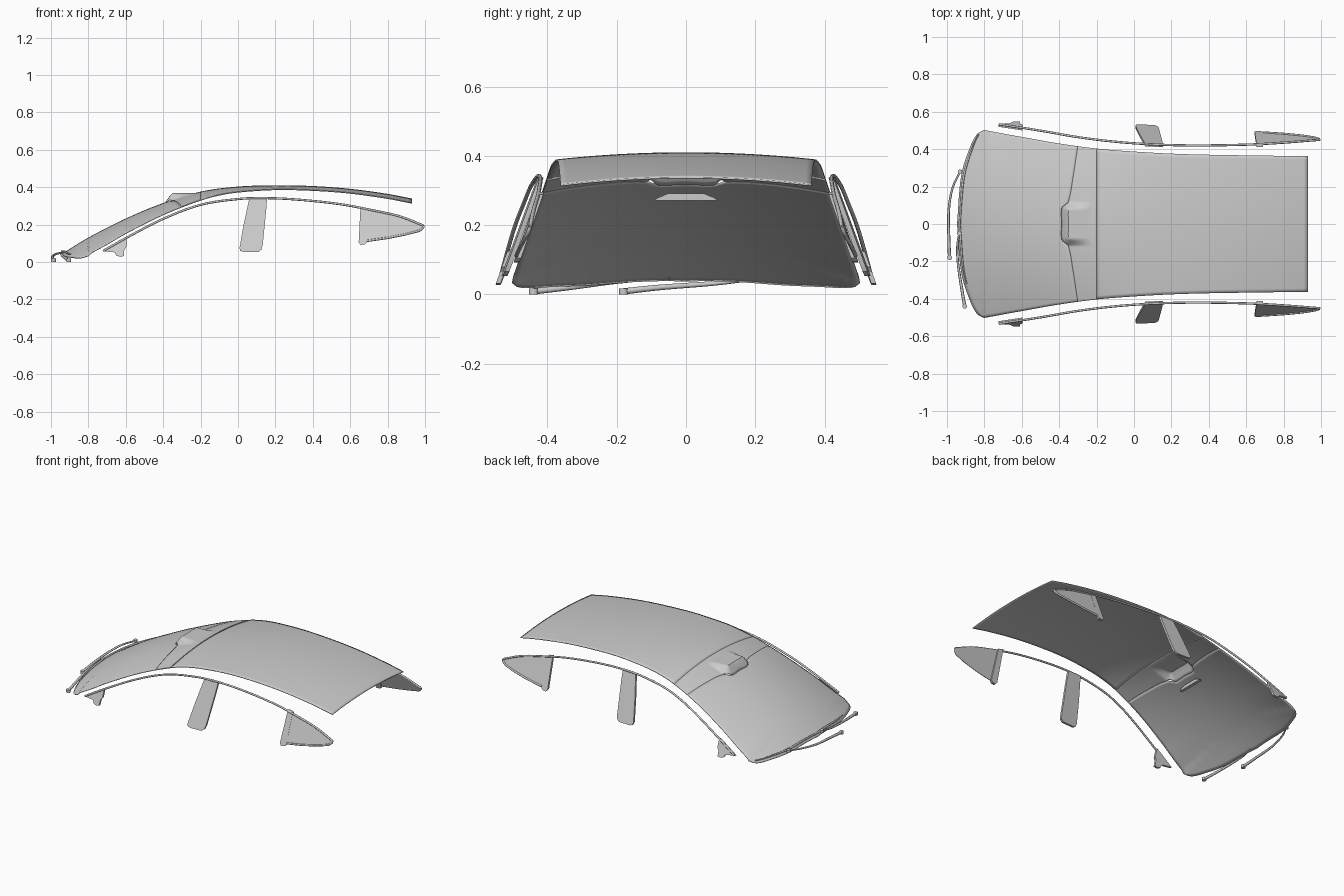
import bpy, bmesh, math

if "Cube" in bpy.data.objects:
    bpy.data.objects.remove(bpy.data.objects["Cube"])


def spline(pts):
    """Smooth interpolating function through sorted (x, value) points."""
    def f(x):
        i = 0
        while i < len(pts) - 2 and x > pts[i + 1][0]:
            i += 1
        slope = lambda a, b: (pts[b][1] - pts[a][1]) / (pts[b][0] - pts[a][0])
        last = len(pts) - 1
        m0 = slope(max(i - 1, 0), i + 1)
        m1 = slope(i, min(i + 2, last))
        h = pts[i + 1][0] - pts[i][0]
        t = (x - pts[i][0]) / h
        if t < 0:
            return pts[i][1] + m0 * t * h
        if t > 1:
            return pts[i + 1][1] + m1 * (t - 1) * h
        return ((2*t**3 - 3*t**2 + 1) * pts[i][1] + (t**3 - 2*t*t + t) * h * m0
                + (3*t*t - 2*t**3) * pts[i + 1][1] + (t**3 - t*t) * h * m1)
    return f


# Roof shape: centre height, edge height and half width along x
centre_z = spline([(-.95, .036), (-.8, .128), (-.6, .23), (-.4, .313), (-.2, .374),
                   (0, .401), (.2, .408), (.4, .404), (.6, .389), (.8, .362), (.93, .337)])
edge_z = spline([(-.82, .03), (-.7, .095), (-.6, .153), (-.4, .253), (-.2, .331), (-.1, .358),
                 (0, .374), (.2, .387), (.4, .383), (.6, .368), (.8, .34), (.93, .315)])
half_w = spline([(-.82, .505), (-.6, .465), (-.4, .43), (-.2, .403), (0, .387),
                 (.2, .376), (.4, .37), (.93, .362)])
front_x = spline([(0, -.945), (.5, -.922), (.8, -.875), (.95, -.836), (1, -.8)])
# Side window trim path
trim_z = spline([(-.72, .06), (-.6, .128), (-.4, .231), (-.2, .306), (0, .337), (.15, .342),
                 (.33, .333), (.55, .309), (.73, .275), (.87, .243), (.992, .195)])
trim_y = spline([(-.72, .533), (-.5, .499), (-.29, .463), (-.08, .438), (.14, .424),
                 (.35, .42), (.62, .425), (.8, .435), (.992, .45)])


def clamp(v):
    return max(0, min(1, v))


def glass_z(x, t):
    crown = centre_z(x) - edge_z(x) if x > -.8 else .095
    return centre_z(x) - crown * t * t


def finish(obj, angle=35):
    bpy.ops.object.select_all(action='DESELECT')
    obj.select_set(True)
    bpy.context.view_layer.objects.active = obj
    bpy.ops.object.shade_smooth_by_angle(angle=math.radians(angle))
    return obj


def new_mesh(name, verts, faces):
    me = bpy.data.meshes.new(name)
    me.from_pydata(verts, [], faces)
    bm = bmesh.new()
    bm.from_mesh(me)
    bmesh.ops.recalc_face_normals(bm, faces=bm.faces)
    bm.to_mesh(me)
    bm.free()
    obj = bpy.data.objects.new(name, me)
    bpy.context.collection.objects.link(obj)
    return obj


def panel(name, start, end, rows, cols, bump=None):
    """Curved glass sheet between two boundary functions of t (-1..1 across)."""
    verts, faces = [], []
    for i in range(rows + 1):
        for j in range(cols + 1):
            t = 2 * j / cols - 1
            x = start(abs(t)) + (end(abs(t)) - start(abs(t))) * i / rows
            y = half_w(x) * t
            z = glass_z(x, t)
            if bump:
                z += bump(x, y, z)
            verts.append((x, y, z))
    n = cols + 1
    for i in range(rows):
        for j in range(cols):
            a = i * n + j
            faces.append((a, a + n, a + n + 1, a + 1))
    obj = new_mesh(name, verts, faces)
    mod = obj.modifiers.new("thickness", 'SOLIDIFY')
    mod.thickness = .005
    mod.offset = 0
    return finish(obj)


def sensor_bump(x, y, z):
    """Flat-topped raised pod in the middle of the header band."""
    mask = clamp((x + .385) / .035) * clamp((.115 - abs(y)) / .035)
    return max(0, .366 - z) * mask


# Windscreen, header band with sensor pod, rear roof glass
seam_front = spline([(0, -.386), (.2, -.384), (.27, -.352), (.6, -.325), (1, -.30)])
seam_rear = lambda t: -.2
panel("windscreen", front_x, seam_front, 30, 60)
panel("header_band", seam_front, seam_rear, 20, 120, sensor_bump)
panel("roof_glass", seam_rear, lambda t: .93, 50, 40)


def tube(name, pts, radius, taper=None):
    cu = bpy.data.curves.new(name, 'CURVE')
    cu.dimensions = '3D'
    cu.bevel_depth = radius
    cu.bevel_resolution = 2
    cu.use_fill_caps = True
    sp = cu.splines.new('POLY')
    sp.points.add(len(pts) - 1)
    for k, p in enumerate(pts):
        sp.points[k].co = (*p, 1)
        if taper:
            sp.points[k].radius = taper(k / (len(pts) - 1))
    obj = bpy.data.objects.new(name, cu)
    bpy.context.collection.objects.link(obj)
    return obj


def side_y(x, z):
    """Side glass leans outward below the trim."""
    return trim_y(x) + max(0, trim_z(x) - z) * .36


def plate(name, outline, side, thick):
    """Solid plate following the side of the cabin from an (x, z) outline."""
    n = len(outline)
    verts = [(x, side * (side_y(x, z) + d), z) for d in (0, -thick) for x, z in outline]
    faces = [tuple(range(n)), tuple(range(2 * n - 1, n - 1, -1))]
    faces += [(k, (k + 1) % n, n + (k + 1) % n, n + k) for k in range(n)]
    return finish(new_mesh(name, verts, faces), 30)


quarter_top = [(x, trim_z(x)) for x in [.655 + .335 * k / 12 for k in range(13)]]
quarter_base = [(.99, .183), (.97, .167), (.9, .149), (.8, .129), (.69, .113)]
pillar = [(.06, .338), (.155, .338), (.15, .27), (.132, .09), (.125, .066), (.11, .054),
          (.03, .054), (.012, .06), (.008, .075), (.03, .2)]
post = [(.655, .296), (.69, .288), (.69, .105), (.68, .095), (.655, .092), (.645, .105)]
mirror_mount = [(-.725, .058), (-.66, .052), (-.65, .034), (-.63, .028), (-.61, .032),
                (-.608, .065), (-.597, .08), (-.597, .13), (-.64, .107)]

for side, label in ((1, "left"), (-1, "right")):
    # Long trim strip over the doors
    xs = [-.72 + 1.712 * k / 60 for k in range(61)]
    tube(f"window_trim_{label}", [(x, side * trim_y(x), trim_z(x)) for x in xs], .006)
    # Centre pillar cover, rear quarter window with its post and bezel
    plate(f"centre_pillar_{label}", pillar, side, .014)
    plate(f"quarter_window_{label}", quarter_top + quarter_base + [(.655, .106)], side, .006)
    plate(f"quarter_post_{label}", post, side, .016)
    tube(f"quarter_bezel_{label}", [(x, side * side_y(x, z), z)
         for x, z in [(.992, .195)] + quarter_base], .006)
    # Door mirror mounting triangle
    plate(f"mirror_mount_{label}", mirror_mount, side, .014)

# Interior mirror below the windscreen
prof = [(-.09, .271), (.09, .271), (.082, .279), (.05, .292), (-.05, .292), (-.082, .279)]
verts = [(x, y, z) for x in (-.445, -.425) for y, z in prof]
faces = [tuple(range(6)), tuple(range(11, 5, -1))]
faces += [(k, (k + 1) % 6, 6 + (k + 1) % 6, 6 + k) for k in range(6)]
finish(new_mesh("interior_mirror", verts, faces))


# Wipers: arm from pivot to blade, blade hugging the glass front edge
def wiper(label, arm, y0, y1):
    path = [spline([(p[1], p[i]) for p in arm]) for i in (0, 2)]
    ys = [arm[0][1] + (arm[-1][1] - arm[0][1]) * k / 16 for k in range(17)]
    tube(f"wiper_arm_{label}", [(path[0](y), y, path[1](y)) for y in ys], .009,
         lambda u: 1 - .45 * u)
    blade = []
    for k in range(21):
        y = y0 + (y1 - y0) * k / 20
        t = min(abs(y) / .515, .98)
        x = front_x(t) + .012
        blade.append((x, y, glass_z(x, t) + .009))
    tube(f"wiper_blade_{label}", blade, .006, lambda u: .6 + .4 * math.sin(math.pi * u))
    # Pivot cap and blade clip
    for name, p, r, h in (("pivot", arm[0], .013, .018), ("clip", arm[-1], .012, .016)):
        bpy.ops.mesh.primitive_cylinder_add(vertices=16, radius=r, depth=h,
                                            location=(p[0], p[1], max(p[2], h / 2)))
        bpy.context.object.name = f"wiper_{name}_{label}"
        finish(bpy.context.object)


wiper("driver", [(-.986, -.18, .009), (-.99, -.08, .02), (-.99, .08, .032),
                 (-.968, .2, .045), (-.93, .28, .05)], -.03, .48)
wiper("passenger", [(-.905, -.44, .009), (-.922, -.34, .02), (-.94, -.22, .035),
                    (-.945, -.12, .045), (-.935, -.05, .055)], -.32, .2)
